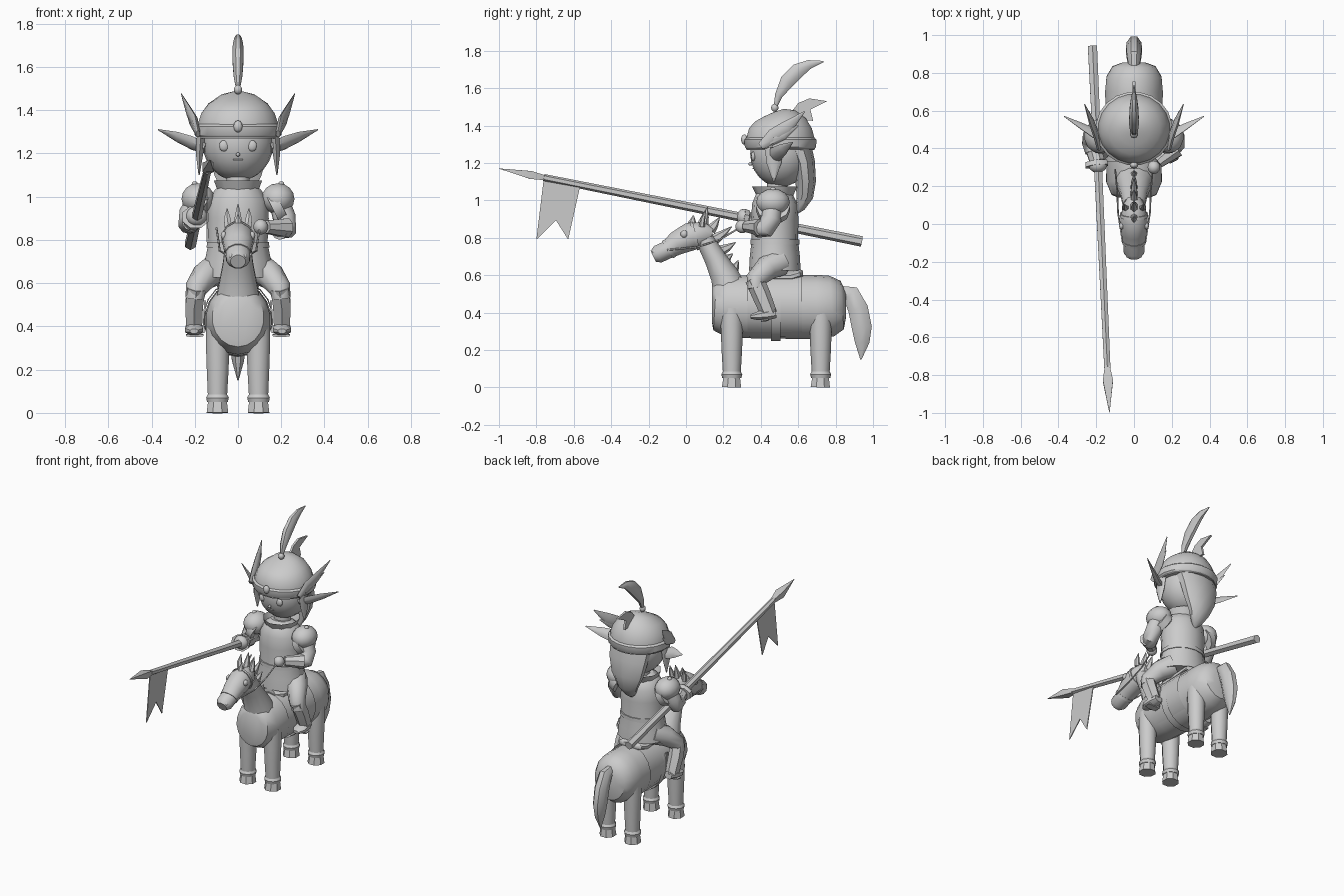
import bpy, bmesh, math
from mathutils import Vector

def finish(name, bm, mirror=False, angle=40):
    if mirror:
        geo = bmesh.ops.duplicate(bm, geom=bm.verts[:] + bm.edges[:] + bm.faces[:])["geom"]
        for v in geo:
            if isinstance(v, bmesh.types.BMVert):
                v.co.x *= -1
    bmesh.ops.recalc_face_normals(bm, faces=bm.faces[:])
    me = bpy.data.meshes.new(name)
    bm.to_mesh(me)
    bm.free()
    ob = bpy.data.objects.new(name, me)
    bpy.context.collection.objects.link(ob)
    bpy.ops.object.select_all(action='DESELECT')
    ob.select_set(True)
    bpy.context.view_layer.objects.active = ob
    if angle:
        bpy.ops.object.shade_smooth_by_angle(angle=math.radians(angle))
    return ob

def tube(name, rings, n=12, mirror=False, caps=True, angle=40):
    """Loft of elliptical rings (x, y, z, side radius, other radius) along a path."""
    bm = bmesh.new()
    pts = [Vector(r[:3]) for r in rings]
    loops = []
    for i, r in enumerate(rings):
        t = (pts[min(i + 1, len(pts) - 1)] - pts[max(i - 1, 0)]).normalized()
        ref = Vector((0, 1, 0)) if abs(t.x) > .9 else Vector((1, 0, 0))
        u = (ref - t * ref.dot(t)).normalized()
        w = t.cross(u)
        ang = [2 * math.pi * (k + .5) / n for k in range(n)]
        loops.append([bm.verts.new(pts[i] + u * r[3] * math.cos(a) + w * r[-1] * math.sin(a)) for a in ang])
    for a, b in zip(loops, loops[1:]):
        for k in range(n):
            bm.faces.new((a[k], a[(k + 1) % n], b[(k + 1) % n], b[k]))
    if caps:
        bm.faces.new(loops[0])
        bm.faces.new(loops[-1])
    return finish(name, bm, mirror, angle)

def ball(name, c, r, mirror=False, seg=16):
    bm = bmesh.new()
    bmesh.ops.create_uvsphere(bm, u_segments=seg, v_segments=max(6, seg * 5 // 8), radius=1)
    for v in bm.verts:
        v.co = Vector((v.co.x * r[0] + c[0], v.co.y * r[1] + c[1], v.co.z * r[2] + c[2]))
    return finish(name, bm, mirror, 60)

def plate(name, yz, x=0, t=.006):
    """Thin flat outline in the y-z plane."""
    bm = bmesh.new()
    f = bm.faces.new([bm.verts.new((x - t / 2, y, z)) for y, z in yz])
    ext = bmesh.ops.extrude_face_region(bm, geom=[f])["geom"]
    bmesh.ops.translate(bm, vec=(t, 0, 0), verts=[v for v in ext if isinstance(v, bmesh.types.BMVert)])
    return finish(name, bm, angle=0)

# ---- horse body, neck, head
tube("horse_body", [(0, .14, .44, .085, .10), (0, .155, .44, .12, .135), (0, .22, .435, .148, .165),
                    (0, .36, .43, .15, .168), (0, .7, .43, .155, .172), (0, .78, .435, .148, .162),
                    (0, .835, .44, .115, .13), (0, .855, .44, .06, .07)], 18)
tube("horse_neck", [(0, .24, .5, .11, .10), (0, .205, .6, .09, .078), (0, .155, .69, .072, .06),
                    (0, .10, .79, .06, .05)], 12)
tube("horse_head", [(0, .14, .815, .035, .04), (0, .10, .82, .06, .066), (0, .02, .805, .075, .078),
                    (0, -.05, .77, .068, .066), (0, -.10, .735, .058, .05), (0, -.15, .712, .056, .05),
                    (0, -.175, .70, .035, .034)], 12)
ball("horse_eye", (.066, -.01, .82), (.014, .02, .02), True, 8)
ball("nostril", (.03, -.165, .725), (.013, .016, .014), True, 8)
tube("horse_ear", [(.045, .085, .86, .02, .016), (.05, .09, .90, .017, .013), (.05, .105, .945, .002, .002)], 6, True)
tube("bridle_noseband", [(0, -.085, .745, .063, .058), (0, -.10, .735, .062, .056)], 12)
tube("bridle_headband", [(0, .055, .812, .076, .079), (0, .04, .808, .078, .081)], 12)

# ---- mane spikes: base y, z -> tip y, z
for i, (y, z, ty, tz) in enumerate([(.03, .86, .04, .92), (.09, .87, .115, .965), (.13, .84, .18, .91),
                                    (.15, .79, .245, .86), (.185, .73, .265, .775), (.20, .68, .25, .715),
                                    (.25, .62, .28, .68)]):
    tube(f"mane_{i}", [(0, y, z, .022, .03), (0, (y + ty) / 2, (z + tz) / 2 - .004, .016, .02),
                       (0, ty, tz, .002, .002)], 6)

# ---- horse legs and hooves, tail
for tag, y in (("front", .245), ("back", .72)):
    tube(tag + "_leg", [(.088, y, .42, .062, .064), (.094, y, .34, .058, .06), (.094, y, .2, .053, .055),
                        (.095, y, .065, .046, .047)], 10, True)
    tube(tag + "_fetlock", [(.095, y, .085, .047, .048), (.095, y, .07, .055, .056), (.095, y, .05, .05, .051)], 10, True)
    tube(tag + "_hoof", [(.095, y, .06, .046, .047), (.095, y - .002, 0, .054, .056)], 8, True, angle=20)
tube("horse_tail", [(0, .83, .51, .03, .035), (0, .88, .50, .04, .052), (0, .92, .42, .045, .058),
                    (0, .94, .32, .042, .058), (0, .942, .24, .03, .042), (0, .935, .15, .003, .004)], 8)

# ---- saddle
tube("saddle_blanket", [(0, .33, .437, .157, .17), (0, .62, .437, .162, .176)], 18, caps=False)
tube("girth", [(0, .455, .425, .163, .178), (0, .505, .425, .163, .178)], 18, caps=False)
tube("saddle_seat", [(0, .34, .59, .05, .04), (0, .38, .59, .09, .035), (0, .56, .59, .1, .035),
                     (0, .61, .605, .09, .03), (0, .625, .605, .05, .02)], 12)

# ---- rider torso
tube("tunic", [(0, .475, .625, .168, .138), (0, .475, .70, .158, .134), (0, .475, .785, .14, .124),
               (0, .475, .9, .146, .126), (0, .475, .98, .14, .122), (0, .475, 1.03, .11, .1),
               (0, .48, 1.06, .07, .07)], 14)
tube("belt", [(0, .475, .765, .149, .131), (0, .475, .79, .147, .131)], 14)
tube("collar", [(0, .475, 1.02, .095, .095), (0, .475, 1.075, .118, .122)], 10, caps=False)
tube("rider_neck", [(0, .485, 1.03, .055, .055), (0, .49, 1.13, .055, .055)], 10)

# ---- shoulders, arms, hands (the right arm holds the lance)
ball("shoulder_pad", (.185, .465, .99), (.078, .09, .072), True, 14)
tube("shoulder_rim", [(.16, .465, .945, .085, .092), (.2, .465, .965, .078, .09)], 10, True)
ball("shoulder_stud", (.2, .465, 1.055), (.015, .018, .016), True, 8)
tube("left_arm", [(.19, .465, .98, .05, .05), (.215, .455, .9, .055, .055), (.22, .425, .85, .052, .052),
                  (.19, .38, .845, .045, .045)], 10)
tube("left_gauntlet", [(.225, .4, .855, .05, .048), (.13, .325, .86, .032, .032)], 8, angle=25)
ball("left_hand", (.105, .3, .86), (.034, .036, .036), seg=12)
tube("right_arm", [(-.19, .465, .98, .05, .05), (-.22, .46, .92, .055, .055), (-.225, .43, .875, .052, .052),
                   (-.215, .38, .885, .045, .045)], 10)
tube("right_gauntlet", [(-.22, .42, .875, .046, .046), (-.195, .33, .9, .042, .042)], 8, angle=25)
ball("right_hand", (-.192, .31, .91), (.05, .04, .045), seg=12)
tube("right_cuff", [(-.2, .33, .90, .062, .05), (-.197, .305, .905, .066, .055)], 8)

# ---- rider legs, boots, stirrups
tube("thigh", [(.09, .50, .67, .075, .075), (.15, .43, .635, .066, .066), (.195, .37, .575, .052, .052),
               (.2, .375, .53, .045, .045)], 10, True)
tube("shin", [(.192, .365, .58, .048, .05), (.203, .40, .50, .047, .05), (.203, .445, .39, .042, .044)], 6, True, angle=20)
tube("boot", [(.2, .48, .395, .03, .026), (.202, .44, .39, .045, .032), (.203, .38, .382, .045, .024),
              (.203, .345, .378, .02, .012)], 8, True)
tube("stirrup_tread", [(.2, .40, .358, .045, .008), (.2, .44, .362, .045, .008)], 8, True)
tube("stirrup_strap", [(.152, .43, .52, .006, .014), (.16, .43, .37, .006, .014)], 4, True)

# ---- rider head, face, hair, ears
ball("rider_head", (0, .505, 1.25), (.165, .162, .178), seg=20)
ball("rider_eye", (.065, .36, 1.235), (.024, .012, .026), True, 10)
ball("nose", (0, .345, 1.195), (.009, .012, .01), seg=8)
tube("mouth", [(-.022, .358, 1.17, .004, .004), (.022, .358, 1.17, .004, .004)], 6)
tube("back_hair", [(0, .60, 1.29, .15, .07), (0, .63, 1.2, .14, .06), (0, .64, 1.1, .115, .055),
                   (0, .635, 1.02, .075, .045), (0, .61, .96, .04, .025), (0, .59, .93, .006, .006)], 10)
tube("side_lock", [(.17, .47, 1.3, .022, .05), (.178, .47, 1.2, .02, .04), (.18, .47, 1.1, .003, .005)], 6, True)
tube("pointed_ear", [(.15, .46, 1.225, .02, .03), (.21, .48, 1.247, .018, .042), (.28, .52, 1.275, .012, .03),
                     (.37, .57, 1.31, .002, .003)], 6, True)

# ---- helmet with brim, gem, wings, crest ribbon and plume
tube("helmet", [(0, .505, 1.27, .19, .185), (0, .505, 1.33, .19, .185), (0, .505, 1.385, .172, .17),
                (0, .505, 1.43, .138, .138), (0, .5, 1.465, .085, .085), (0, .495, 1.48, .03, .03)], 20)
tube("helmet_brim", [(0, .505, 1.275, .193, .185), (0, .505, 1.285, .203, .193), (0, .505, 1.325, .203, .195),
                     (0, .505, 1.335, .19, .183)], 20, caps=False)
ball("helmet_gem", (0, .312, 1.325), (.022, .018, .028), seg=10)
tube("helmet_wing", [(.185, .40, 1.29, .012, .02), (.2, .47, 1.345, .016, .04), (.225, .54, 1.39, .014, .036),
                     (.262, .635, 1.475, .002, .003)], 6, True)
tube("wing_lower_feather", [(.195, .45, 1.31, .012, .022), (.215, .52, 1.35, .012, .026),
                            (.24, .60, 1.40, .002, .003)], 6, True)
ball("plume_socket", (0, .475, 1.495), (.02, .02, .022), seg=10)
tube("plume", [(0, .475, 1.49, .008, .008), (0, .495, 1.56, .022, .022), (0, .54, 1.635, .028, .042),
               (0, .60, 1.695, .026, .042), (0, .66, 1.727, .018, .026), (0, .735, 1.742, .003, .004)], 8)
plate("crest_ribbon", [(.54, 1.44), (.60, 1.52), (.66, 1.545), (.755, 1.53), (.665, 1.485), (.68, 1.425), (.62, 1.43)], 0, .014)

# ---- lance with pennant
def on_lance(y, z_off=0):
    k = (y + 1) / 1.94
    return (-.13 - .09 * k, y, 1.17 - .39 * k + z_off)
tube("lance_shaft", [(*on_lance(.94), .028, .028), (*on_lance(-.76), .019, .019)], 6, angle=20)
tube("lance_tip", [(*on_lance(-.75), .018, .018), (*on_lance(-.83), .038, .03), (*on_lance(-1), .001, .001)], 4, angle=20)
plate("pennant", [(-.76, 1.12), (-.80, .79), (-.695, .893), (-.63, .79), (-.565, 1.08)], -.143, .006)

# ---- reins
tube("rein", [(.06, -.10, .735, .005, .005), (.085, .06, .75, .005, .005), (.09, .18, .79, .005, .005),
              (.1, .29, .855, .005, .005)], 5, True)
